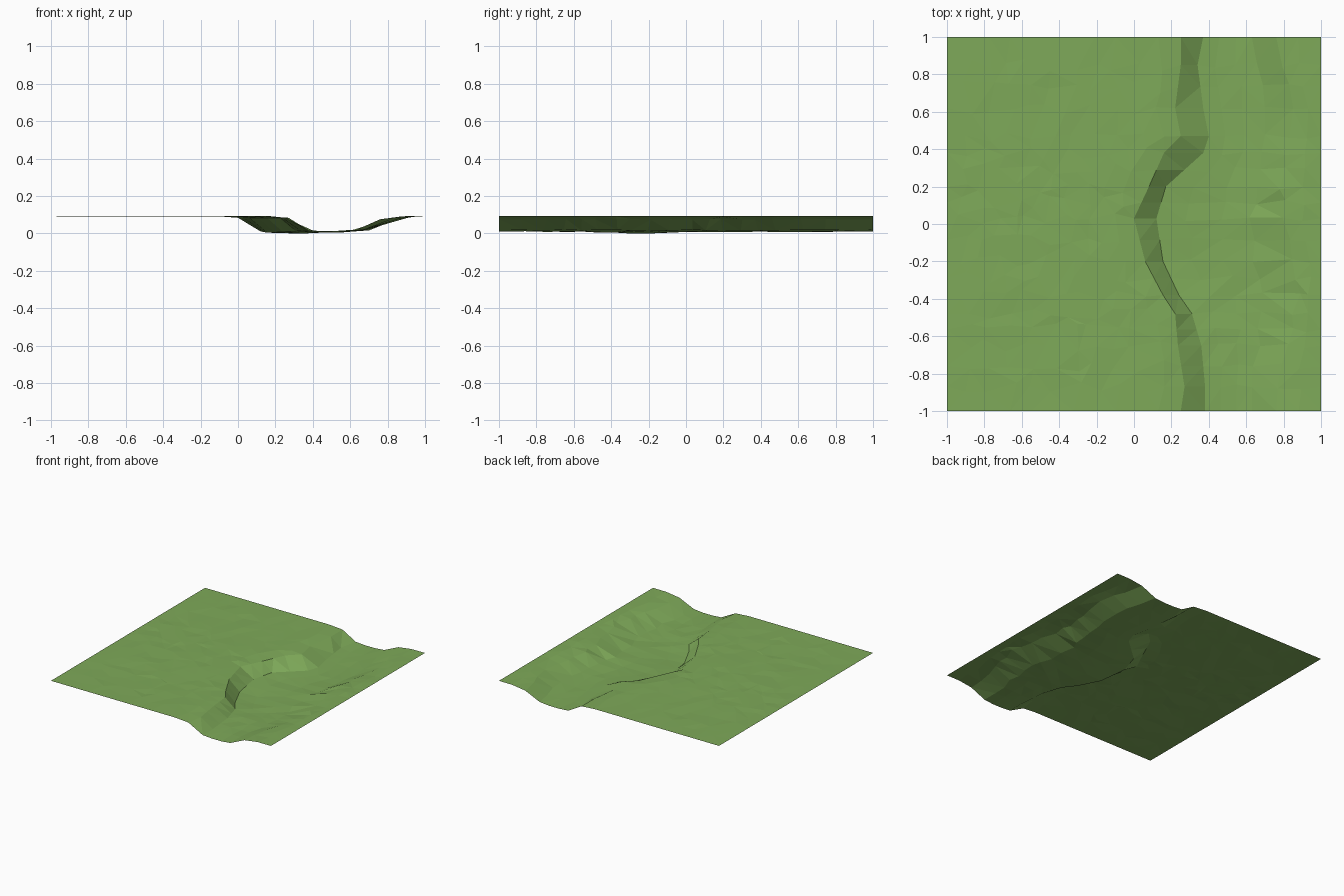
import bpy, bmesh, random
from mathutils import Vector

random.seed(4)
cube = bpy.data.objects.get("Cube")
if cube:
    bpy.data.objects.remove(cube, do_unlink=True)

# Grass material
grass = bpy.data.materials.new("grass_green")
grass.use_nodes = True
color = (0.21, 0.40, 0.10, 1)
grass.diffuse_color = color
bsdf = grass.node_tree.nodes["Principled BSDF"]
bsdf.inputs["Base Color"].default_value = color
bsdf.inputs["Roughness"].default_value = 0.9

# Riverbed course: y, left bank top, left bank foot, right bank foot, right bank top
COURSE = [
    (-1.00, .25, .38, .63, .76),
    (-0.87, .27, .38, .63, .77),
    (-0.65, .235, .36, .66, .82),
    (-0.48, .22, .31, .68, .86),
    (-0.38, .155, .24, .70, .88),
    (-0.20, .06, .155, .64, .86),
    (0.03, .00, .12, .62, .80),
    (0.20, .08, .17, .66, .79),
    (0.38, .16, .37, .68, .81),
    (0.47, .25, .40, .69, .82),
    (0.62, .22, .37, .70, .84),
    (0.85, .25, .34, .65, .79),
    (1.00, .25, .37, .63, .76),
]


def course_at(y):
    for a, b in zip(COURSE, COURSE[1:]):
        if y <= b[0]:
            t = (y - a[0]) / (b[0] - a[0])
            return [p + (q - p) * t for p, q in zip(a[1:], b[1:])]
    return COURSE[-1][1:]


def section(y):
    """Cross-section of the land at y, from left plain to right plain."""
    lt, lf, rf, rt = course_at(y)
    deep = max(0, 1 - abs(y + .22) / .4)
    plain = lt - .12
    points = [(-1 + (plain + 1) * i / 10, .099) for i in range(11)]
    points += [(lt, .090), (lf, .022 - .012 * deep)]
    points += [(lf + (rf - lf) * t, .016 - .013 * deep * (1 - t)) for t in (.33, .67)]
    points += [(rf, .024), (rt, .082), ((rt + 1) / 2, .098), (1, .099)]
    return points


# Rows follow the bends in the course, with extra rows where they are far apart
rows = []
for a, b in zip(COURSE, COURSE[1:]):
    count = 2 if b[0] - a[0] > .16 else 1
    rows += [a[0] + (b[0] - a[0]) * i / count for i in range(count)]
rows.append(1)

# Faceted land sheet
bm = bmesh.new()
grid = []
for j, y in enumerate(rows):
    pts = section(y)
    line = []
    for i, (x, z) in enumerate(pts):
        edge_row = j in (0, len(rows) - 1)
        edge_col = i in (0, len(pts) - 1)
        bank = 11 <= i <= 12
        spread = 0 if bank else (.015 if i > 12 else .035)
        dx = 0 if edge_col or edge_row else random.uniform(-spread, spread)
        dy = 0 if edge_row or edge_col else random.uniform(-spread, spread)
        dz = 0 if edge_row or edge_col or bank else random.uniform(-.003, .003)
        line.append(bm.verts.new((x + dx, y + dy, min(.1, max(0, z + dz)))))
    grid.append(line)

for lower, upper in zip(grid, grid[1:]):
    for i in range(len(lower) - 1):
        a, b, c, d = lower[i], lower[i + 1], upper[i + 1], upper[i]
        if (a.co - c.co).length < (b.co - d.co).length:
            bm.faces.new((a, b, c))
            bm.faces.new((a, c, d))
        else:
            bm.faces.new((a, b, d))
            bm.faces.new((b, c, d))

# Rest the lowest point of the bed on the ground
low = min(v.co.z for v in bm.verts)
bmesh.ops.translate(bm, verts=bm.verts, vec=Vector((0, 0, -low)))

mesh = bpy.data.meshes.new("riverbed_land")
bm.to_mesh(mesh)
bm.free()
mesh.materials.append(grass)
land = bpy.data.objects.new("riverbed_land", mesh)
bpy.context.collection.objects.link(land)
